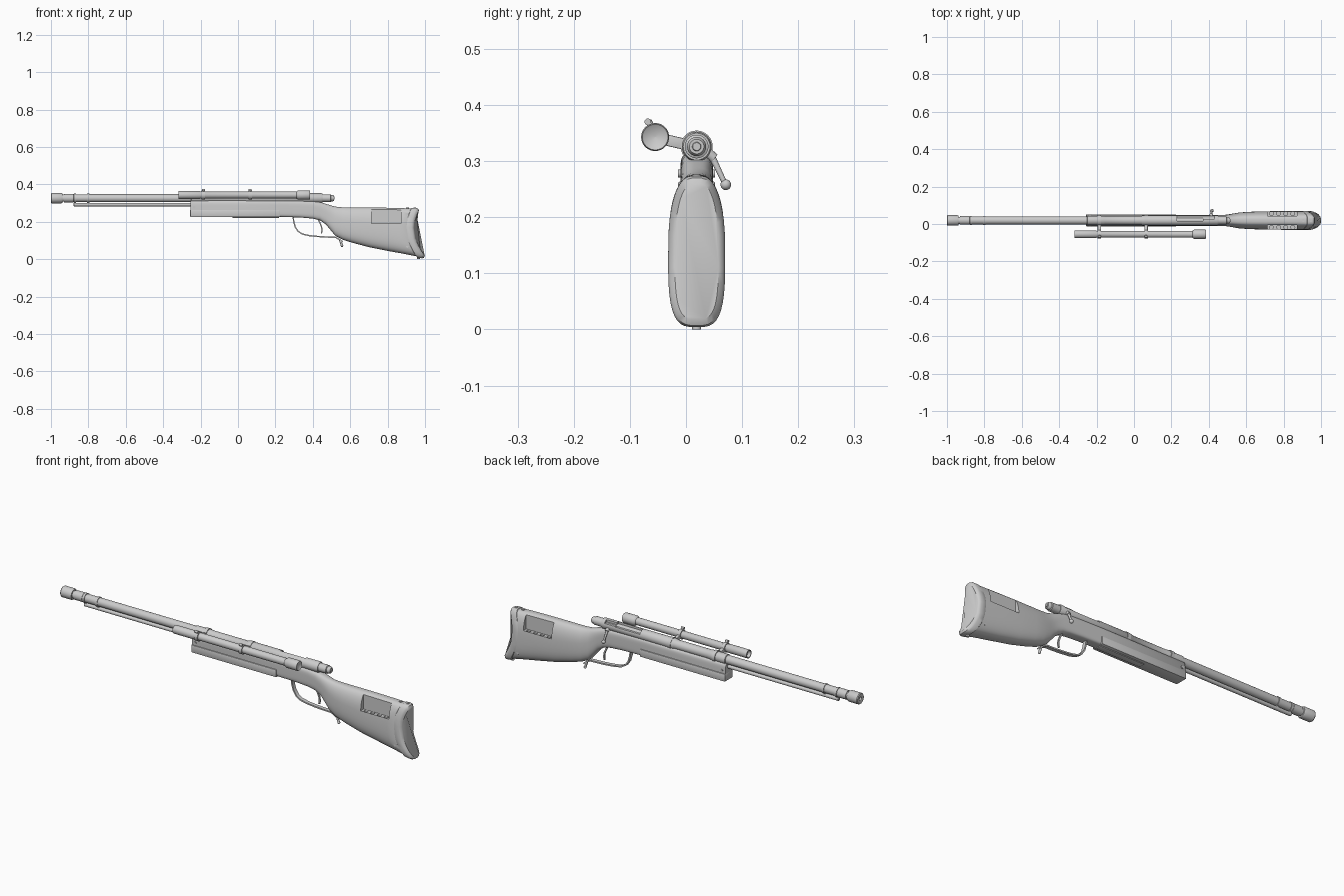
import bpy, bmesh
from math import sin, cos, pi, radians
from mathutils import Vector

if "Cube" in bpy.data.objects:
    bpy.data.objects.remove(bpy.data.objects["Cube"])

CY, CZ = 0.019, 0.326          # bore axis
SY, SZ = -0.055, 0.343         # scope axis


def finish(name, bm):
    bmesh.ops.recalc_face_normals(bm, faces=bm.faces)
    me = bpy.data.meshes.new(name)
    bm.to_mesh(me)
    bm.free()
    ob = bpy.data.objects.new(name, me)
    bpy.context.collection.objects.link(ob)
    return ob


def skin(name, rings):
    """Closed surface through equal-sized rings of points."""
    bm = bmesh.new()
    vs = [[bm.verts.new(p) for p in r] for r in rings]
    n = len(vs[0])
    for a, b in zip(vs, vs[1:]):
        for i in range(n):
            bm.faces.new((a[i], a[(i + 1) % n], b[(i + 1) % n], b[i]))
    bm.faces.new(vs[0])
    bm.faces.new(vs[-1])
    return finish(name, bm)


def lathe(name, profile, y, z, n=32):
    """Turned part along x from (x, radius) points."""
    return skin(name, [[(x, y + r * cos(2 * pi * i / n), z + r * sin(2 * pi * i / n))
                        for i in range(n)] for x, r in profile])


def loft(name, sections, n=40):
    """Stock sections: x, top, bottom, half width, squareness, butt curve amount."""
    rings = []
    for x, top, bot, hw, e, w in sections:
        ring = []
        for i in range(n):
            a = 2 * pi * (i + 0.5) / n
            c, s = cos(a), sin(a)
            u = abs(c) ** (2 / e) * (1 if c > 0 else -1)
            v = abs(s) ** (2 / e) * (1 if s > 0 else -1)
            t = (v + 1) / 2
            taper = 1 - (0.22 * max(0, v) ** 2 if x > 0.5 else 0)
            ring.append((x + w * 0.16 * (t - 0.6) ** 2, CY + hw * u * taper, bot + (top - bot) * t))
        rings.append(ring)
    return skin(name, rings)


def rod(name, p, q, r, n=20, r2=None):
    p, q = Vector(p), Vector(q)
    bm = bmesh.new()
    bmesh.ops.create_cone(bm, cap_ends=True, segments=n, radius1=r, radius2=r2 or r, depth=(q - p).length)
    ob = finish(name, bm)
    ob.rotation_mode = 'QUATERNION'
    ob.rotation_quaternion = (q - p).to_track_quat('Z', 'Y')
    ob.location = (p + q) / 2
    return ob


def box(name, lo, hi, bevel=0.0):
    bm = bmesh.new()
    bmesh.ops.create_cube(bm, size=1)
    for v in bm.verts:
        v.co = [l + (h - l) * (c + 0.5) for l, h, c in zip(lo, hi, v.co)]
    if bevel:
        bmesh.ops.bevel(bm, geom=bm.edges[:], offset=bevel, segments=2, affect='EDGES', profile=0.5)
    return finish(name, bm)


def ball(name, loc, r):
    bm = bmesh.new()
    bmesh.ops.create_uvsphere(bm, u_segments=20, v_segments=12, radius=r)
    ob = finish(name, bm)
    ob.location = loc
    return ob


def strap(name, path, hw, th):
    """Flat bent strip following an x-z path."""
    rings = []
    for i, (x, z) in enumerate(path):
        a, b = path[max(i - 1, 0)], path[min(i + 1, len(path) - 1)]
        d = Vector((b[0] - a[0], b[1] - a[1])).normalized() * th / 2
        rings.append([(x - d.y, CY - hw, z + d.x), (x - d.y, CY + hw, z + d.x),
                      (x + d.y, CY + hw, z - d.x), (x + d.y, CY - hw, z - d.x)])
    return skin(name, rings)


def cut(ob, cutters):
    for c in cutters:
        c.hide_render = True
        m = ob.modifiers.new("cut", 'BOOLEAN')
        m.operation, m.solver, m.object = 'DIFFERENCE', 'EXACT', c
    bpy.context.view_layer.update()
    me = bpy.data.meshes.new_from_object(ob.evaluated_get(bpy.context.evaluated_depsgraph_get()))
    ob.modifiers.clear()
    ob.data = me
    for c in cutters:
        bpy.data.objects.remove(c)


# Stock with cheek notches and cartridge holes on both sides
stock = loft("stock", [
    (-0.255, .311, .229, .026, 5, 0), (-0.25, .314, .226, .029, 5, 0), (0.22, .314, .226, .029, 5, 0),
    (0.33, .313, .223, .029, 4.5, 0), (0.40, .311, .217, .029, 4, 0), (0.44, .305, .207, .029, 3.5, 0),
    (0.47, .296, .185, .029, 3, 0), (0.495, .288, .155, .031, 3, 0), (0.52, .281, .125, .035, 3, 0),
    (0.56, .277, .104, .042, 3, 0), (0.61, .276, .088, .046, 3, 0), (0.70, .276, .064, .049, 3, 0),
    (0.80, .275, .042, .050, 3, .2), (0.86, .273, .027, .050, 3.2, .6), (0.902, .271, .014, .050, 3.4, 1)])
cutters = []
for s in (-1, 1):
    ya, yb = sorted((CY + s * 0.025, CY + s * 0.09))
    cutters.append(box("notch_cutter", (0.713, ya, 0.192), (0.872, yb, 0.35)))
    for i in range(4):
        x, y = 0.735 + i * 0.038, CY + s * 0.0365
        cutters.append(rod("hole_cutter", (x, y, 0.172), (x, y, 0.22), 0.0105))
cut(stock, cutters)

# Butt pad, its screws and the sling studs
loft("butt_pad", [(0.899, .269, .012, .049, 3.4, 1), (0.903, .274, .007, .051, 3.4, 1),
                  (0.928, .274, .004, .051, 3.4, 1), (0.937, .270, .007, .047, 3.4, 1),
                  (0.942, .260, .018, .039, 3.4, 1)])
for x in (0.905, 0.945):
    rod("pad_screw", (x, CY, 0.262), (x, CY, 0.276), 0.008)
rod("pad_lower_screw", (0.965, CY, 0.02), (0.965, CY, 0.0), 0.008)
for s in (-1, 1):
    rod("butt_stud", (0.905, CY + s * 0.03, 0.068), (0.905, CY + s * 0.047, 0.068), 0.009, 4)
    rod("fore_screw", (-0.235, CY + s * 0.02, 0.278), (-0.235, CY + s * 0.033, 0.278), 0.007)

# Fore-end side slab
box("fore_slab", (-0.256, CY - 0.033, 0.225), (0.225, CY + 0.033, 0.264), 0.004)
box("floor_plate", (-0.03, CY - 0.016, 0.221), (0.22, CY + 0.016, 0.23), 0.002)

# Barrel, muzzle cap and bands
lathe("barrel", [(-0.95, .019), (-0.93, .019), (-0.93, .023), (-0.88, .023), (-0.878, .021),
                 (-0.25, .0215), (0.0, .0215)], CY, CZ)
lathe("muzzle_cap", [(-0.94, .0001), (-0.965, .009), (-0.998, .009), (-1.0, .012), (-1.0, .025),
                     (-0.996, .028), (-0.945, .028), (-0.938, .025), (-0.938, .015)], CY, CZ)
for x in (-0.872, -0.80):
    lathe("barrel_band", [(x - .006, .020), (x - .006, .024), (x + .006, .024), (x + .006, .020)], CY, CZ)
    box("band_lug", (x - .006, CY - .006, .288), (x + .006, CY + .006, .308))

# Tube under the barrel
lathe("under_tube", [(-0.88, .006), (-0.877, .0095), (-0.24, .0095)], CY, 0.292, 20)

# Receiver with ejection port, and bolt
receiver = lathe("receiver", [(-0.25, .0215), (-0.248, .025), (-0.16, .025), (-0.155, .0235), (0.04, .0235),
                              (0.045, .0265), (0.445, .0265), (0.452, .024)], CY, CZ)
cut(receiver, [box("port_cutter", (0.23, CY - 0.004, 0.335), (0.37, CY + 0.05, 0.38)),
               box("handle_slot_cutter", (0.36, CY + 0.008, 0.337), (0.43, CY + 0.05, 0.38))])
lathe("bolt", [(0.2, .016), (0.45, .016), (0.45, .021), (0.495, .021), (0.497, .017), (0.508, .017),
               (0.514, .013), (0.514, .008), (0.517, .007), (0.517, .0001)], CY, CZ)
rod("bolt_root", (0.415, CY + 0.008, 0.326), (0.412, CY + 0.031, 0.305), 0.009)
rod("bolt_handle", (0.412, CY + 0.027, 0.309), (0.416, 0.069, 0.261), 0.006, 20, 0.0045)
ball("bolt_knob", (0.416, 0.071, 0.258), 0.0095)

# Trigger, guard and guard finial
strap("trigger_guard", [(0.295, .226), (0.298, .20), (0.306, .172), (0.322, .148), (0.345, .134), (0.38, .126),
                        (0.43, .121), (0.48, .118), (0.52, .117), (0.545, .104), (0.56, .092)], 0.010, 0.007)
strap("trigger", [(0.425, .22), (0.437, .196), (0.446, .175), (0.449, .155), (0.446, .138)], 0.004, 0.007)
rod("guard_finial", (0.545, CY, 0.105), (0.556, CY, 0.072), 0.006)
ball("finial_tip", (0.556, CY, 0.072), 0.007)

# Side-mounted scope
lathe("scope", [(-0.30, .0001), (-0.30, .016), (-0.317, .017), (-0.317, .021), (-0.205, .021), (-0.20, .0185),
                (0.312, .0185), (0.318, .023), (0.322, .025), (0.380, .025), (0.385, .023), (0.383, .021),
                (0.379, .0001)], SY, SZ)
for x in (-0.185, 0.065):
    lathe("scope_ring", [(x - .009, .018), (x - .009, .0235), (x + .009, .0235), (x + .009, .018)], SY, SZ)
    lathe("mount_ring", [(x - .009, .020), (x - .009, .0285), (x + .009, .0285), (x + .009, .020)], CY, CZ)
    arm = box("scope_arm", (-.009, -.022, -.010), (.009, .022, .010), 0.002)
    arm.location = (x, -0.019, 0.334)
    arm.rotation_euler = (radians(-13), 0, 0)
    rod("ring_clamp", (x, -0.061, 0.360), (x, -0.067, 0.372), 0.006)
    rod("clamp_screw", (x - .008, -0.068, 0.370), (x + .008, -0.068, 0.370), 0.006)

# Smooth shading with sharp edges kept
for ob in bpy.context.collection.objects:
    ob.select_set(True)
    bpy.context.view_layer.objects.active = ob
bpy.ops.object.shade_smooth_by_angle(angle=radians(35))
